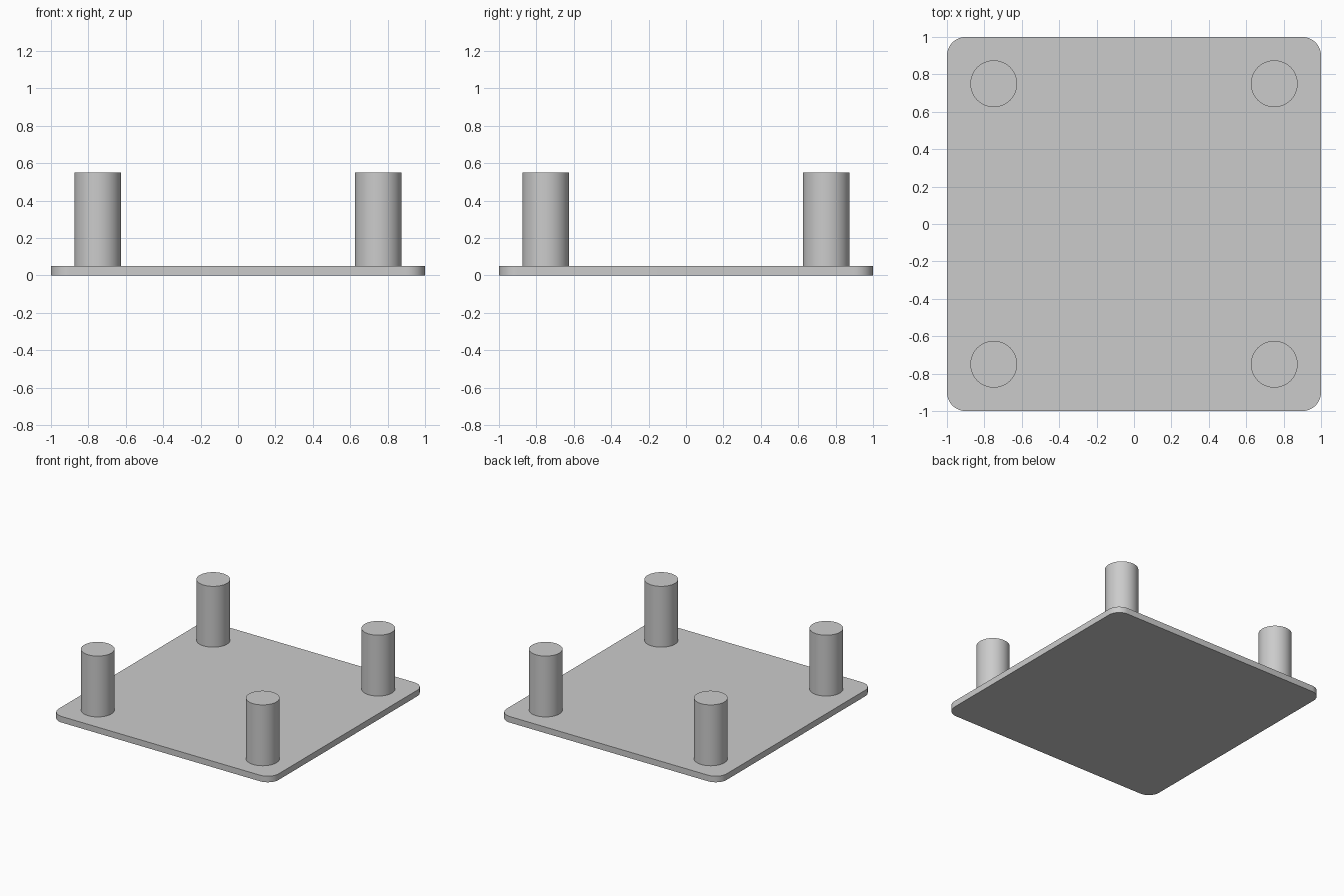
import bpy
import bmesh
from math import radians

PLATE_SIZE = 2.0
PLATE_THICKNESS = 0.05
CORNER_RADIUS = 0.1
POST_RADIUS = 0.125
POST_HEIGHT = 0.5
POST_OFFSET = 0.75

default_cube = bpy.data.objects.get("Cube")
if default_cube:
    bpy.data.objects.remove(default_cube, do_unlink=True)

# One plain grey for everything
grey = bpy.data.materials.new("light grey")
grey.use_nodes = True
colour = (0.6, 0.6, 0.6, 1.0)
grey.diffuse_color = colour
grey.node_tree.nodes["Principled BSDF"].inputs["Base Color"].default_value = colour


def finish(obj, name):
    """Name the part, colour it and smooth only its rounded sides."""
    obj.name = name
    obj.data.name = name
    obj.data.materials.append(grey)
    bpy.ops.object.select_all(action="DESELECT")
    obj.select_set(True)
    bpy.context.view_layer.objects.active = obj
    bpy.ops.object.shade_smooth_by_angle(angle=radians(30))


# Base plate with rounded vertical corners
bpy.ops.mesh.primitive_cube_add(size=1, location=(0, 0, PLATE_THICKNESS / 2))
plate = bpy.context.object
bm = bmesh.new()
bm.from_mesh(plate.data)
bmesh.ops.scale(bm, vec=(PLATE_SIZE, PLATE_SIZE, PLATE_THICKNESS), verts=bm.verts)
uprights = [e for e in bm.edges
            if abs(e.verts[0].co.z - e.verts[1].co.z) > PLATE_THICKNESS / 2]
bmesh.ops.bevel(bm, geom=uprights, offset=CORNER_RADIUS, offset_type="OFFSET",
                segments=12, profile=0.5, affect="EDGES")
bm.to_mesh(plate.data)
bm.free()
finish(plate, "base_plate")

# Four round posts standing on the plate
for y_side, y_name in ((-1, "front"), (1, "back")):
    for x_side, x_name in ((-1, "right"), (1, "left")):
        bpy.ops.mesh.primitive_cylinder_add(
            vertices=64, radius=POST_RADIUS, depth=POST_HEIGHT,
            location=(x_side * POST_OFFSET, y_side * POST_OFFSET,
                      PLATE_THICKNESS + POST_HEIGHT / 2))
        finish(bpy.context.object, f"{y_name}_{x_name}_post")
